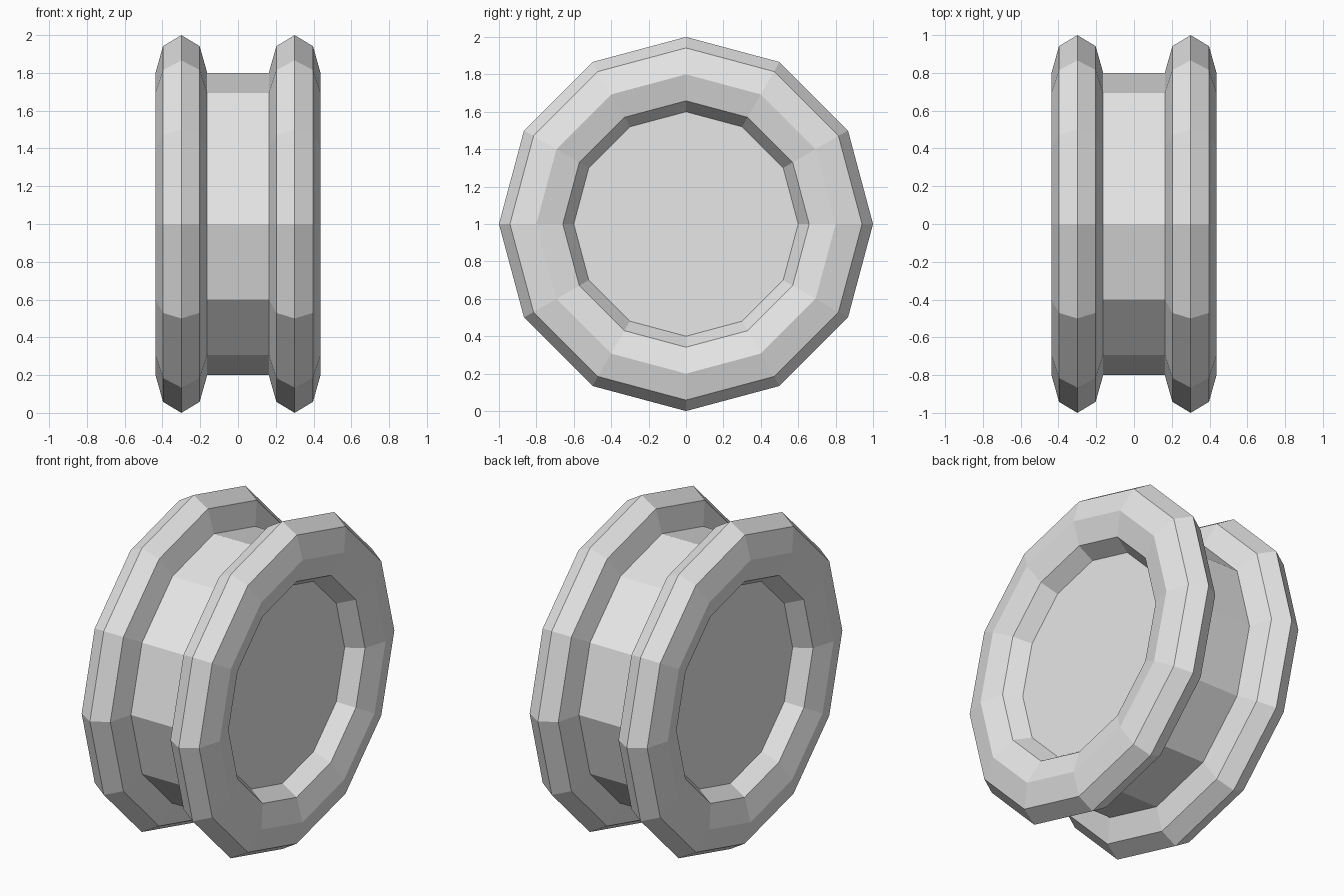
import bpy
import bmesh
from math import cos, sin, pi

SIDES = 12          # facets around the axle
RIM_STEPS = 8       # facets around each rim's cross-section

cube = bpy.data.objects.get("Cube")
if cube:
    bpy.data.objects.remove(cube, do_unlink=True)

grey = bpy.data.materials.new("light_grey")
grey.use_nodes = True
colour = (0.8, 0.8, 0.8, 1.0)
grey.diffuse_color = colour
grey.node_tree.nodes["Principled BSDF"].inputs["Base Color"].default_value = colour


def lathe(name, profile, closed):
    """Spin (x, radius) points around the axle; open profiles get end caps."""
    bm = bmesh.new()
    rings = []
    for x, r in profile:
        angles = [2 * pi * i / SIDES for i in range(SIDES)]
        rings.append([bm.verts.new((x, r * cos(a), 1 + r * sin(a))) for a in angles])
    pairs = list(zip(rings, rings[1:]))
    if closed:
        pairs.append((rings[-1], rings[0]))
    else:
        bm.faces.new(rings[0])
        bm.faces.new(rings[-1])
    for a, b in pairs:
        for i in range(SIDES):
            j = (i + 1) % SIDES
            bm.faces.new((a[i], a[j], b[j], b[i]))
    bmesh.ops.recalc_face_normals(bm, faces=bm.faces)
    mesh = bpy.data.meshes.new(name)
    bm.to_mesh(mesh)
    bm.free()
    mesh.materials.append(grey)
    obj = bpy.data.objects.new(name, mesh)
    bpy.context.collection.objects.link(obj)
    return obj


# Hub drum, whose end caps close the rim openings
lathe("hub", [(-0.3, 0.8), (0.3, 0.8)], closed=False)

# Two flattened ring rims
for name, centre in (("left_rim", 0.3), ("right_rim", -0.3)):
    steps = [2 * pi * k / RIM_STEPS for k in range(RIM_STEPS)]
    section = [(centre + 0.137 * sin(t), 0.8 + 0.2 * cos(t)) for t in steps]
    lathe(name, section, closed=True)
